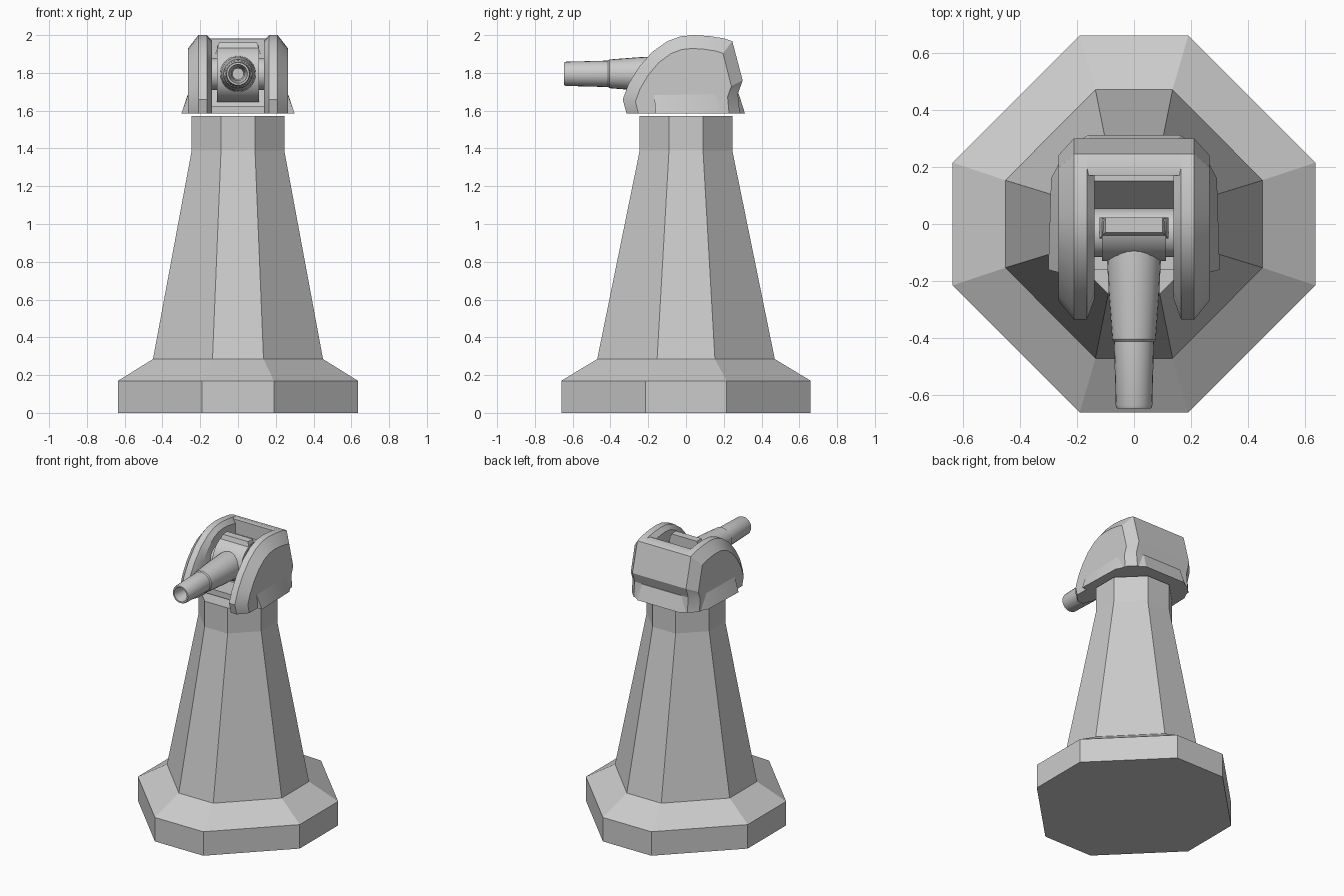
import bpy, bmesh, math

if "Cube" in bpy.data.objects:
    bpy.data.objects.remove(bpy.data.objects["Cube"])


def finish(name, bm, angle=25):
    bmesh.ops.remove_doubles(bm, verts=bm.verts, dist=1e-5)
    bmesh.ops.recalc_face_normals(bm, faces=bm.faces)
    me = bpy.data.meshes.new(name)
    bm.to_mesh(me)
    bm.free()
    ob = bpy.data.objects.new(name, me)
    bpy.context.collection.objects.link(ob)
    bpy.ops.object.select_all(action='DESELECT')
    ob.select_set(True)
    bpy.context.view_layer.objects.active = ob
    bpy.ops.object.shade_smooth_by_angle(angle=math.radians(angle))
    return ob


def loft(name, loops, caps=True, around=False, angle=25):
    """Skin a row of equal-length closed loops; cap the ends or join them."""
    bm = bmesh.new()
    rings = [[bm.verts.new(p) for p in loop] for loop in loops]
    n = len(rings[0])
    pairs = list(zip(rings, rings[1:]))
    if around:
        pairs.append((rings[-1], rings[0]))
    for a, b in pairs:
        for i in range(n):
            j = (i + 1) % n
            bm.faces.new((a[i], a[j], b[j], b[i]))
    if caps:
        bm.faces.new(rings[0])
        bm.faces.new(rings[-1])
    return finish(name, bm, angle)


def side_prism(name, profile, x0, x1):
    """Extrude a (y, z) profile sideways."""
    return loft(name, [[(x, y, z) for y, z in profile] for x in (x0, x1)])


def octagon(hx, hy, fx, fy, z):
    return [(fx, -hy, z), (hx, -fy, z), (hx, fy, z), (fx, hy, z),
            (-fx, hy, z), (-hx, fy, z), (-hx, -fy, z), (-fx, -hy, z)]


def mirror(ob):
    m = ob.modifiers.new("mirror", 'MIRROR')
    m.use_axis[0] = True


# Octagonal pedestal
loft("pedestal", [octagon(0.635, 0.66, 0.19, 0.215, 0),
                  octagon(0.635, 0.66, 0.19, 0.215, 0.17),
                  octagon(0.45, 0.47, 0.135, 0.153, 0.285),
                  octagon(0.245, 0.245, 0.09, 0.09, 1.39),
                  octagon(0.245, 0.245, 0.09, 0.09, 1.572)], angle=5)

# Curved cheek plates of the hood, with bevelled rims
Z0 = 1.585
hood = [(-0.315, Z0), (-0.335, 1.66), (-0.305, 1.74), (-0.25, 1.83),
        (-0.18, 1.91), (-0.10, 1.967), (-0.03, 1.993), (0.04, 2.0),
        (0.12, 1.995), (0.20, 1.983), (0.245, 1.968), (0.30, 1.76),
        (0.275, 1.69), (0.285, Z0)]


def cheek_loop(x, sy, sz):
    return [(x, y * sy, Z0 + (z - Z0) * sz) for y, z in hood]


mirror(loft("hood_cheek", [cheek_loop(0.138, 0.78, 0.93), cheek_loop(0.165, 1, 1),
                           cheek_loop(0.21, 1, 1), cheek_loop(0.265, 0.8, 0.83)]))

# Back of the hood joining the cheeks
side_prism("hood_back", [(0.17, Z0), (0.17, 1.98), (0.20, 1.983), (0.245, 1.968),
                         (0.30, 1.76), (0.275, 1.69), (0.285, Z0)], -0.17, 0.17)

# Flared skirt: half outline swept as a section, then mirrored
outline = [((0.30, -0.16), (0.262, -0.17), 0.2),
           ((0.29, 0.16), (0.264, 0.15), 0.2),
           ((0.24, 0.255), (0.225, 0.235), 0.18),
           ((0.16, 0.312), (0.15, 0.279), 0.14),
           ((0.0, 0.312), (0.0, 0.279), 0.0)]
sections = []
for (bx, by), (tx, ty), ix in outline:
    iy = min(by, 0.2)
    sections.append([(bx, by, Z0), (tx, ty, 1.69), (ix, iy, 1.69), (ix, iy, Z0)])
mirror(loft("skirt", sections))

# Floor and sloping recess behind the gun
side_prism("hood_floor", [(-0.16, Z0), (-0.16, 1.625), (0.2, 1.625), (0.2, Z0)], -0.17, 0.17)
side_prism("recess_slope", [(0.0, 1.62), (0.02, 1.72), (0.15, 1.88), (0.18, 1.88),
                            (0.18, 1.62)], -0.15, 0.15)

# Rounded gun cradle with a raised top block
CZ = 1.795
arc = [(0.02 - 0.15 * math.cos(a), CZ + 0.15 * math.sin(a))
       for a in [math.radians(-90 + 15 * i) for i in range(13)]]
side_prism("gun_cradle", arc, -0.112, 0.112)
loft("cradle_block", [[(-w, y0, z), (w, y0, z), (w, y1, z), (-w, y1, z)]
                      for w, y0, y1, z in ((0.12, -0.05, 0.022, 1.90),
                                           (0.10, -0.03, 0.022, 1.962))])

# Pivot pin through the cheeks
pin = [(-0.03 + 0.085 * math.cos(a), CZ + 0.085 * math.sin(a))
       for a in [math.tau * i / 20 for i in range(20)]]
side_prism("pivot_pin", pin, -0.16, 0.16)

# Stepped hollow barrel, turned around its long axis
turned = [(0.0, 0.095), (-0.11, 0.095), (-0.25, 0.088), (-0.405, 0.076),
          (-0.412, 0.070), (-0.635, 0.064), (-0.645, 0.060), (-0.645, 0.050),
          (-0.56, 0.036), (-0.45, 0.030)]
loft("barrel", [[(r * math.cos(math.tau * i / 24), y, CZ + r * math.sin(math.tau * i / 24))
                 for i in range(24)] for y, r in turned], angle=30)
